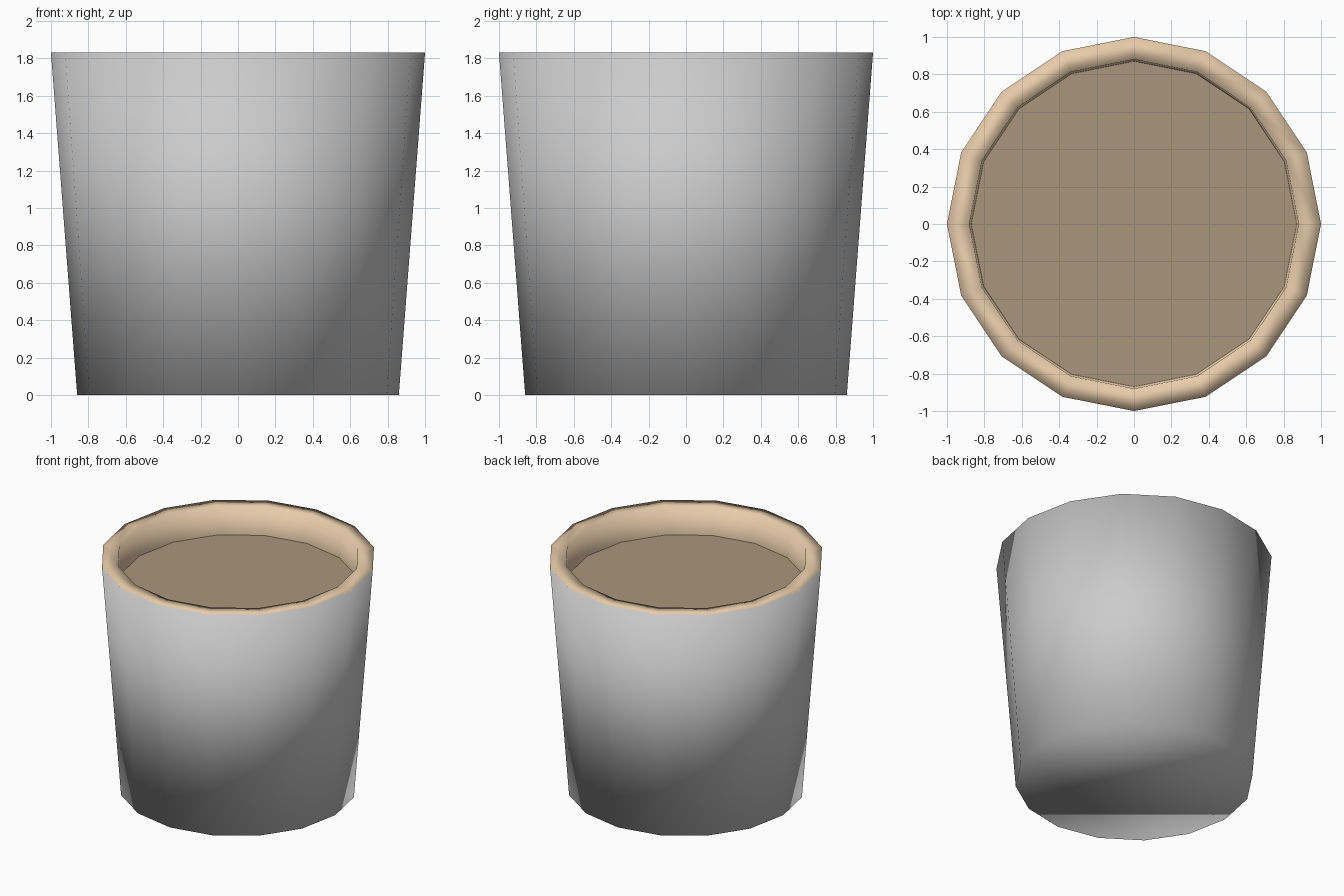
import bpy, bmesh, math

if "Cube" in bpy.data.objects:
    bpy.data.objects.remove(bpy.data.objects["Cube"])

SIDES = 16
TOP, SOIL_Z = 1.83, 1.61


def material(name, rgb):
    m = bpy.data.materials.new(name)
    m.diffuse_color = (*rgb, 1)
    m.use_nodes = True
    m.node_tree.nodes["Principled BSDF"].inputs["Base Color"].default_value = m.diffuse_color
    return m


def add_ring(bm, r, z):
    return [bm.verts.new((r * math.cos(2 * math.pi * i / SIDES),
                          r * math.sin(2 * math.pi * i / SIDES), z))
            for i in range(SIDES)]


def make_object(name, bm, mats, smooth):
    bmesh.ops.recalc_face_normals(bm, faces=bm.faces)
    for f in bm.faces:
        f.smooth = smooth
    me = bpy.data.meshes.new(name)
    bm.to_mesh(me)
    bm.free()
    for m in mats:
        me.materials.append(m)
    ob = bpy.data.objects.new(name, me)
    bpy.context.collection.objects.link(ob)
    return ob


glaze = material("outer_grey", (0.8, 0.8, 0.8))
clay = material("clay", (0.8, 0.6, 0.4))
earth = material("soil_brown", (0.4, 0.3, 0.2))

# pot: closed base, tapered grey wall, clay rim and inner wall
bm = bmesh.new()
profile = [(0.86, 0), (1.0, TOP), (0.88, TOP), (0.87, SOIL_Z)]
rings = [add_ring(bm, r, z) for r, z in profile]
bm.faces.new(rings[0][::-1])
for k, (a, b) in enumerate(zip(rings, rings[1:])):
    for i in range(SIDES):
        j = (i + 1) % SIDES
        f = bm.faces.new((a[i], a[j], b[j], b[i]))
        f.material_index = 0 if k == 0 else 1
make_object("pot", bm, [glaze, clay], True)

# soil: flat disc set below the rim
bm = bmesh.new()
soil_face = bm.faces.new(add_ring(bm, 0.87, SOIL_Z))
soil_face.normal_update()
make_object("soil", bm, [earth], False)
